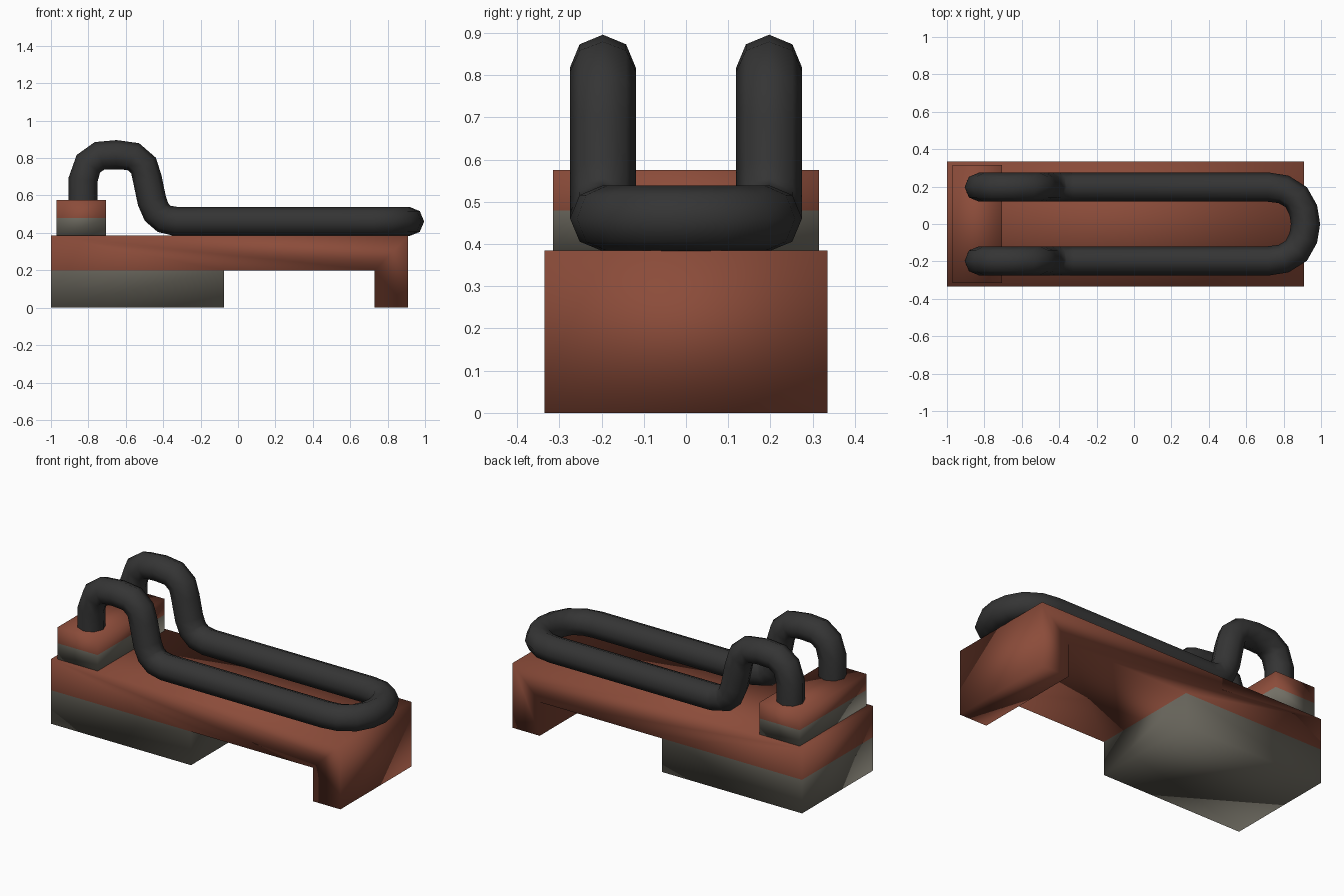
import bpy
import bmesh
from mathutils import Vector

cube = bpy.data.objects.get("Cube")
if cube:
    bpy.data.objects.remove(cube, do_unlink=True)


def make_material(name, rgb):
    mat = bpy.data.materials.new(name)
    mat.use_nodes = True
    color = (*rgb, 1.0)
    mat.diffuse_color = color
    mat.node_tree.nodes["Principled BSDF"].inputs["Base Color"].default_value = color
    return mat


RED = make_material("brick_red", (0.26, 0.072, 0.042))
GREY = make_material("warm_grey", (0.17, 0.16, 0.13))
BLACK = make_material("charcoal", (0.035, 0.035, 0.035))


def add_object(name, data):
    obj = bpy.data.objects.new(name, data)
    bpy.context.collection.objects.link(obj)
    return obj


def extrude_profiles(name, profiles, half_width, grey_below):
    """Extrude adjoining x-z outlines along y into one welded solid."""
    bm = bmesh.new()
    for outline in profiles:
        bm.faces.new([bm.verts.new((x, -half_width, z)) for x, z in outline])
    bmesh.ops.remove_doubles(bm, verts=bm.verts[:], dist=0.0001)
    result = bmesh.ops.extrude_face_region(bm, geom=bm.faces[:], use_keep_orig=True)
    moved = [g for g in result["geom"] if isinstance(g, bmesh.types.BMVert)]
    bmesh.ops.translate(bm, verts=moved, vec=Vector((0, 2 * half_width, 0)))
    bmesh.ops.recalc_face_normals(bm, faces=bm.faces[:])
    for face in bm.faces:
        center = face.calc_center_median()
        face.material_index = int(center.x < 0 and center.z < grey_below - 0.01)
        face.smooth = True
    mesh = bpy.data.meshes.new(name)
    bm.to_mesh(mesh)
    bm.free()
    mesh.materials.append(RED)
    mesh.materials.append(GREY)
    return add_object(name, mesh)


def rectangle(x0, x1, z0, z1):
    return [(x0, z0), (x1, z0), (x1, z1), (x0, z1)]


# Long body: red deck with an end foot, over a grey block
deck = [(-1, 0.2), (-0.075, 0.2), (0.73, 0.2), (0.73, 0),
        (0.91, 0), (0.91, 0.385), (-1, 0.385)]
extrude_profiles("body", [deck, rectangle(-1, -0.075, 0, 0.2)], 0.335, 0.2)

# Raised mount with a grey lower band
mount = [rectangle(-0.97, -0.705, 0.385, 0.48),
         rectangle(-0.97, -0.705, 0.48, 0.575)]
extrude_profiles("tube_mount", mount, 0.315, 0.48)

# Bent tube: one half of the centre line, mirrored across y
SIDE = 0.197
arch = [(-0.828, 0.5), (-0.828, 0.685), (-0.8, 0.77), (-0.74, 0.812),
        (-0.65, 0.818), (-0.56, 0.808), (-0.505, 0.76), (-0.485, 0.69),
        (-0.46, 0.57), (-0.435, 0.51), (-0.395, 0.475), (-0.33, 0.461)]
bend = [(0.72, SIDE), (0.8, 0.185), (0.868, 0.143), (0.905, 0.075)]
half = [(x, SIDE, z) for x, z in arch] + [(x, y, 0.461) for x, y in bend]
path = half + [(0.917, 0, 0.461)] + [(x, -y, z) for x, y, z in reversed(half)]

curve = bpy.data.curves.new("bent_tube", "CURVE")
curve.dimensions = "3D"
curve.bevel_depth = 0.078
curve.bevel_resolution = 2
curve.use_fill_caps = True
spline = curve.splines.new("POLY")
spline.points.add(len(path) - 1)
for point, position in zip(spline.points, path):
    point.co = (*position, 1)
spline.use_smooth = True
curve.materials.append(BLACK)
add_object("bent_tube", curve)
